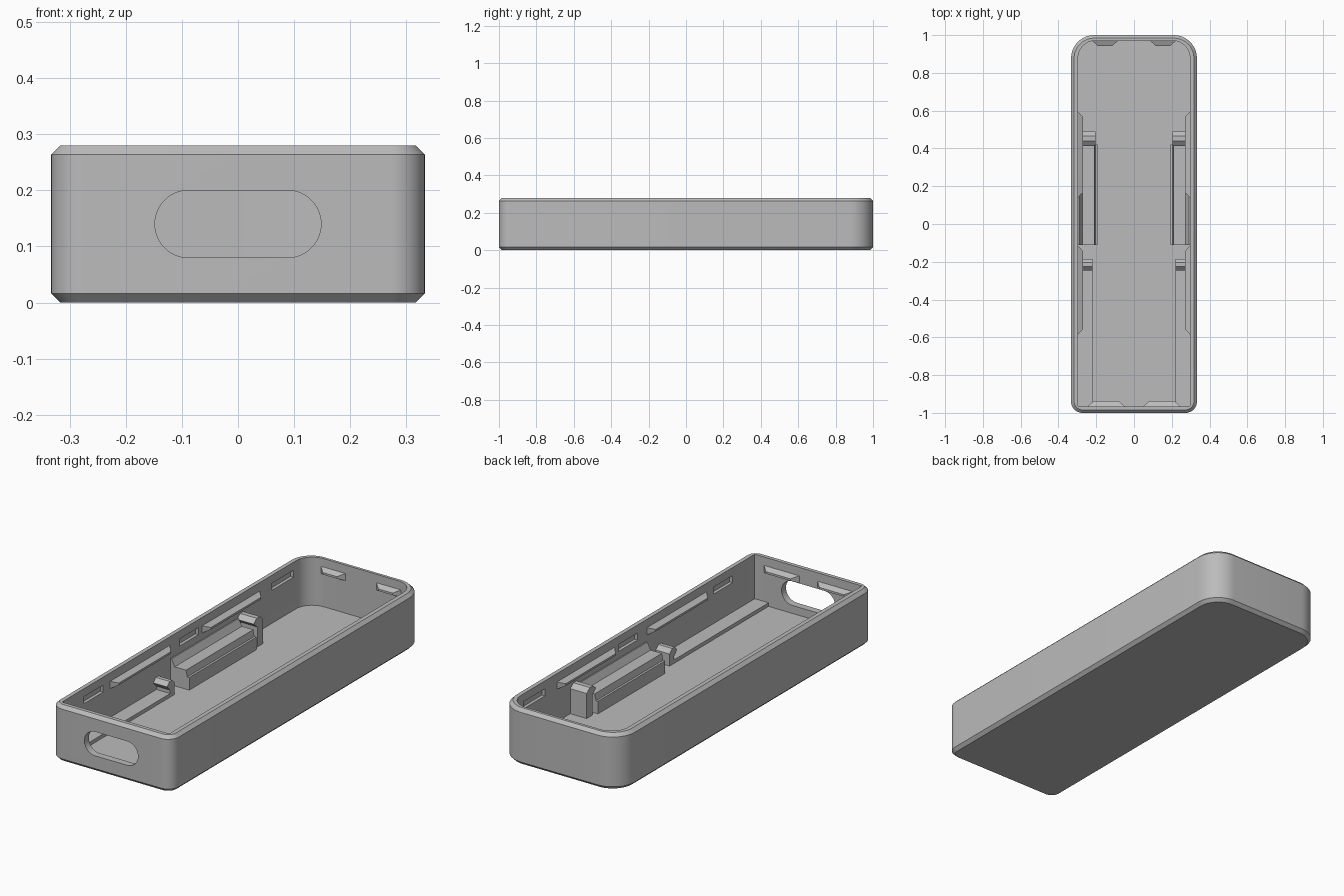
import bpy, bmesh, math
from mathutils import Vector

if "Cube" in bpy.data.objects:
    bpy.data.objects.remove(bpy.data.objects["Cube"])

grey = bpy.data.materials.new("grey_plastic")
grey.diffuse_color = (0.5, 0.5, 0.5, 1)
grey.use_nodes = True
grey.node_tree.nodes["Principled BSDF"].inputs["Base Color"].default_value = grey.diffuse_color
FLOOR, WALL_X, SEG = 0.04, 0.296, 12


def finish(name, bm, mirror=True, cutter=False):
    bmesh.ops.recalc_face_normals(bm, faces=bm.faces)
    me = bpy.data.meshes.new(name)
    bm.to_mesh(me)
    bm.free()
    ob = bpy.data.objects.new(name, me)
    bpy.context.collection.objects.link(ob)
    me.materials.append(grey)
    if mirror:
        m = ob.modifiers.new("mirror", "MIRROR")
        m.use_axis = (True, False, False)
    if cutter:
        ob.hide_render = True
        ob.hide_viewport = True
    return ob


def loft(bm, loops):
    """Skin a stack of equal-length point loops and cap both ends."""
    rings = [[bm.verts.new(p) for p in lp] for lp in loops]
    n = len(rings[0])
    for a, b in zip(rings, rings[1:]):
        for i in range(n):
            j = (i + 1) % n
            bm.faces.new((a[i], a[j], b[j], b[i]))
    bm.faces.new(rings[0][::-1])
    bm.faces.new(rings[-1])


def prism(name, loop_a, offset, **kw):
    bm = bmesh.new()
    loft(bm, [loop_a, [Vector(p) + Vector(offset) for p in loop_a]])
    return finish(name, bm, **kw)


def outline(hx, y0, y1, rf, rb, z):
    """Rounded rectangle with separate front and back corner radii."""
    pts = []
    for cx, cy, r, a0 in ((hx - rb, y1 - rb, rb, 0), (-hx + rb, y1 - rb, rb, 90),
                          (-hx + rf, y0 + rf, rf, 180), (hx - rf, y0 + rf, rf, 270)):
        for i in range(SEG + 1):
            a = math.radians(a0 + 90 * i / SEG)
            pts.append((cx + r * math.cos(a), cy + r * math.sin(a), z))
    return pts


# Tray shell with chamfered top and bottom edges
bm = bmesh.new()
inner = (WALL_X, -0.965, 0.97, 0.004, 0.09)
loft(bm, [outline(0.317, -0.984, 0.984, 0.044, 0.106, 0),
          outline(0.333, -1, 1, 0.06, 0.122, 0.016),
          outline(0.333, -1, 1, 0.06, 0.122, 0.264),
          outline(0.317, -0.984, 0.984, 0.044, 0.106, 0.28),
          outline(*inner, 0.28),
          outline(*inner, FLOOR)])
shell = finish("tray_shell", bm, mirror=False)

# Cutter for the rounded front opening
slot = []
for cx, a0 in ((0.088, -90), (-0.088, 90)):
    for i in range(25):
        a = math.radians(a0 + 7.5 * i)
        slot.append((cx + 0.06 * math.cos(a), -1.05, 0.14 + 0.06 * math.sin(a)))
cutters = [prism("opening_cutter", slot, (0, 0.12, 0), mirror=False, cutter=True)]

# Cutters for the short recesses inside the long walls
for y0, y1 in ((-0.79, -0.64), (-0.04, 0.11), (0.69, 0.86)):
    sect = [(x, y0, z) for x, z in ((0.28, 0.205), (0.312, 0.205), (0.312, 0.24), (0.28, 0.24))]
    cutters.append(prism("recess_cutter", sect, (0, y1 - y0, 0), cutter=True))
for c in cutters:
    m = shell.modifiers.new("cut", "BOOLEAN")
    m.object = c
    m.operation = "DIFFERENCE"
    m.solver = "EXACT"
bpy.context.view_layer.objects.active = shell
shell.select_set(True)
for m in list(shell.modifiers):
    bpy.ops.object.modifier_apply(modifier=m.name)
bpy.ops.object.shade_smooth_by_angle(angle=math.radians(30))


def ridge(name, place, a, b):
    """Snap ridge tapering away from a wall; place maps (along, depth, z) to xyz."""
    bm = bmesh.new()
    loops = []
    for d, t, h in ((-0.004, 0, 0.018), (0, 0, 0.018), (0.027, 0.03, 0.005)):
        loops.append([place(s, d, z) for s, z in (
            (a + t, 0.22 - h), (b - t, 0.22 - h), (b - t, 0.22 + h), (a + t, 0.22 + h))])
    loft(bm, loops)
    finish(name, bm)


# Snap ridges on the side, back and front walls
for a, b in ((-0.585, -0.115), (0.14, 0.595)):
    ridge("side_ridge", lambda s, d, z: (WALL_X - d, s, z), a, b)
ridge("back_ridge", lambda s, d, z: (s, 0.97 - d, z), 0.085, 0.222)
ridge("front_ridge", lambda s, d, z: (s, -0.965 + d, z), 0.05, 0.245)

# Stepped support blocks along the side walls
block = [(0.3, 0.03), (0.3, 0.17), (0.29, 0.17), (0.272, 0.135), (0.21, 0.135),
         (0.203, 0.103), (0.192, 0.103), (0.192, 0.03)]
prism("support_block", [(x, -0.11, z) for x, z in block], (0, 0.53, 0))

# Low rails on the floor
rail = [(0.3, 0.03), (0.3, 0.058), (0.22, 0.058), (0.22, 0.03)]
prism("floor_rail", [(x, -0.968, z) for x, z in rail], (0, 0.783, 0))


# Clip posts with a hooked top
def clip(name, y_back, depth, x_in, top):
    k = depth / 0.075
    prof = [(0, 0.03), (0, top - 0.02), (-0.025 * k, top), (-0.05 * k, top),
            (-0.075 * k, top - 0.02), (-0.045 * k, top - 0.045), (-0.045 * k, 0.03)]
    prism(name, [(x_in, y_back + y, z) for y, z in prof], (0.3 - x_in, 0, 0))


clip("rear_clip", 0.49, 0.075, 0.205, 0.185)
clip("front_clip", -0.185, 0.06, 0.22, 0.12)
